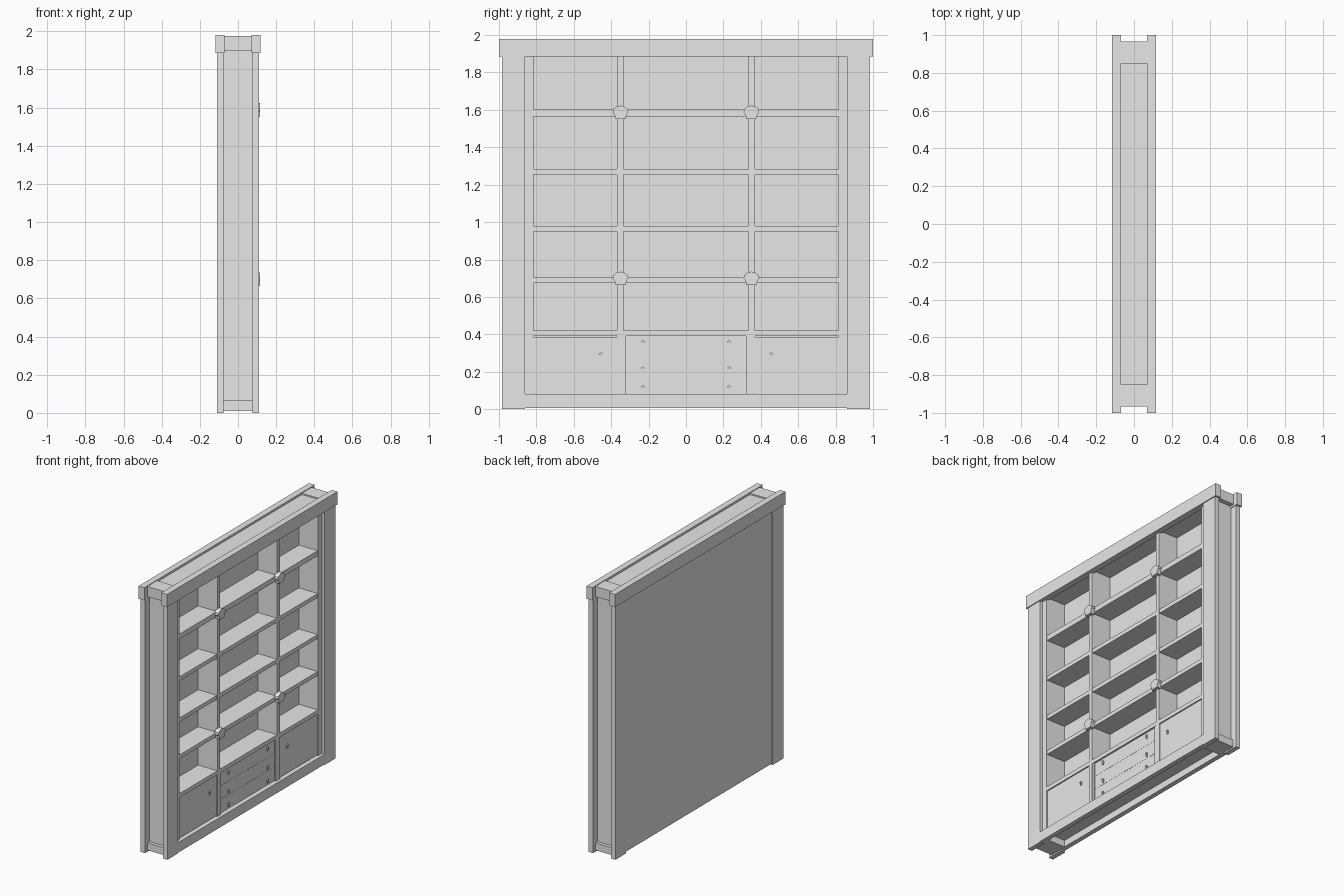
import bpy, bmesh, math
from mathutils import Matrix

cube = bpy.data.objects.get("Cube")
if cube:
    bpy.data.objects.remove(cube)

grey = bpy.data.materials.new("plain grey")
grey.use_nodes = True
grey.diffuse_color = (0.8, 0.8, 0.8, 1)
grey.node_tree.nodes["Principled BSDF"].inputs["Base Color"].default_value = (0.8, 0.8, 0.8, 1)


def add_object(name, bm):
    mesh = bpy.data.meshes.new(name)
    bmesh.ops.recalc_face_normals(bm, faces=bm.faces)
    bm.to_mesh(mesh)
    bm.free()
    mesh.materials.append(grey)
    obj = bpy.data.objects.new(name, mesh)
    bpy.context.collection.objects.link(obj)
    return obj


def box(name, x, y, z):
    """Box from (min, max) ranges."""
    bm = bmesh.new()
    bmesh.ops.create_cube(bm, size=1)
    for v in bm.verts:
        for i, (lo, hi) in enumerate((x, y, z)):
            v.co[i] = lo if v.co[i] < 0 else hi
    return add_object(name, bm)


def pair(name, x, y, z):
    """The same box on both ends of the case."""
    box("right_" + name, x, (-y[1], -y[0]), z)
    box("left_" + name, x, y, z)


def prism(name, outline, x, y, z):
    """Extrude a y-z outline along x."""
    bm = bmesh.new()
    verts = [bm.verts.new((x[0], y + a, z + b)) for a, b in outline]
    face = bm.faces.new(verts)
    new = bmesh.ops.extrude_face_region(bm, geom=[face])["geom"]
    moved = [v for v in new if isinstance(v, bmesh.types.BMVert)]
    bmesh.ops.translate(bm, verts=moved, vec=(x[1] - x[0], 0, 0))
    return add_object(name, bm)


FACE = 0.11      # front of the frame
INNER = 0.075    # inside of the frame
RECESS = 0.088   # front of shelves and dividers
BACK = -0.07     # inside of the back panel

# Outer frame
pair("front_post", (INNER, FACE), (0.86, 0.985), (0, 1.89))
pair("back_post", (-FACE, -INNER), (0.86, 0.985), (0, 1.89))
pair("side_panel", (-0.078, 0.078), (0.815, 0.93), (0.01, 1.9))
pair("foot_block", (-INNER, INNER), (0.85, 0.955), (0.01, 0.065))
pair("top_block", (-0.07, 0.07), (0.85, 0.965), (1.9, 1.975))
box("front_plinth", (INNER, FACE), (-0.86, 0.86), (0.005, 0.08))
box("back_panel", (-0.105, BACK), (-0.86, 0.86), (0.01, 1.89))

# Cornice and top
box("front_cornice", (0.07, 0.117), (-1, 1), (1.885, 1.98))
box("back_cornice", (-0.117, -0.07), (-1, 1), (1.885, 1.98))
box("top_deck", (-0.07, 0.07), (-0.85, 0.85), (1.9, 1.965))
box("bottom_board", (BACK, INNER), (-0.86, 0.86), (0.06, 0.085))

# Inner stiles, dividers and shelves
pair("inner_stile", (0.06, RECESS), (0.815, 0.86), (0.08, 1.9))
pair("divider", (BACK, RECESS), (0.335, 0.368), (0.08, 1.9))
for i, (low, high) in enumerate(((0.675, 0.705), (0.95, 0.98), (1.255, 1.285), (1.565, 1.603))):
    box(f"shelf_{i + 1}", (BACK, RECESS - 0.003), (-0.815, 0.815), (low, high))
box("counter", (BACK, RECESS), (-0.825, 0.825), (0.39, 0.42))

# Cupboard doors and drawers
pair("door", (0.06, RECESS - 0.006), (0.368, 0.86), (0.085, 0.387))
pair("drawer_stile", (0.05, RECESS - 0.002), (0.32, 0.37), (0.08, 0.39))
box("drawer_back", (0.04, 0.07), (-0.32, 0.32), (0.08, 0.39))
for i in range(3):
    low = 0.085 + i * 0.101
    box(f"drawer_{i + 1}", (0.06, 0.078), (-0.317, 0.317), (low, low + 0.1))

# Drop pulls: round boss and small hanging tab
boss = [(0.008 * math.cos(math.tau * k / 10), 0.008 * math.sin(math.tau * k / 10)) for k in range(10)]
tab = [(-0.004, 0), (0.004, 0), (0.008, -0.018), (0, -0.024), (-0.008, -0.018)]
pulls = [(s * 0.23, z, 0.077) for s in (-1, 1) for z in (0.36, 0.22, 0.12)]
pulls += [(s * 0.455, 0.295, 0.081) for s in (-1, 1)]
for i, (y, z, x) in enumerate(pulls):
    prism(f"pull_boss_{i + 1}", boss, (x, x + 0.012), y, z)
    prism(f"pull_tab_{i + 1}", tab, (x + 0.002, x + 0.009), y, z)

# Shell-shaped rosettes where the dividers cross the shelves
half = [(0.028, -0.036), (0.032, -0.012), (0.042, 0), (0.039, 0.016), (0.028, 0.025), (0.014, 0.033)]
shell = half + [(0, 0.035)] + [(-a, b) for a, b in reversed(half)]
for s, side in ((-1, "right"), (1, "left")):
    for z, level in ((0.7, "lower"), (1.588, "upper")):
        prism(f"{side}_{level}_rosette", shell, (0.08, 0.114), s * 0.35, z)
